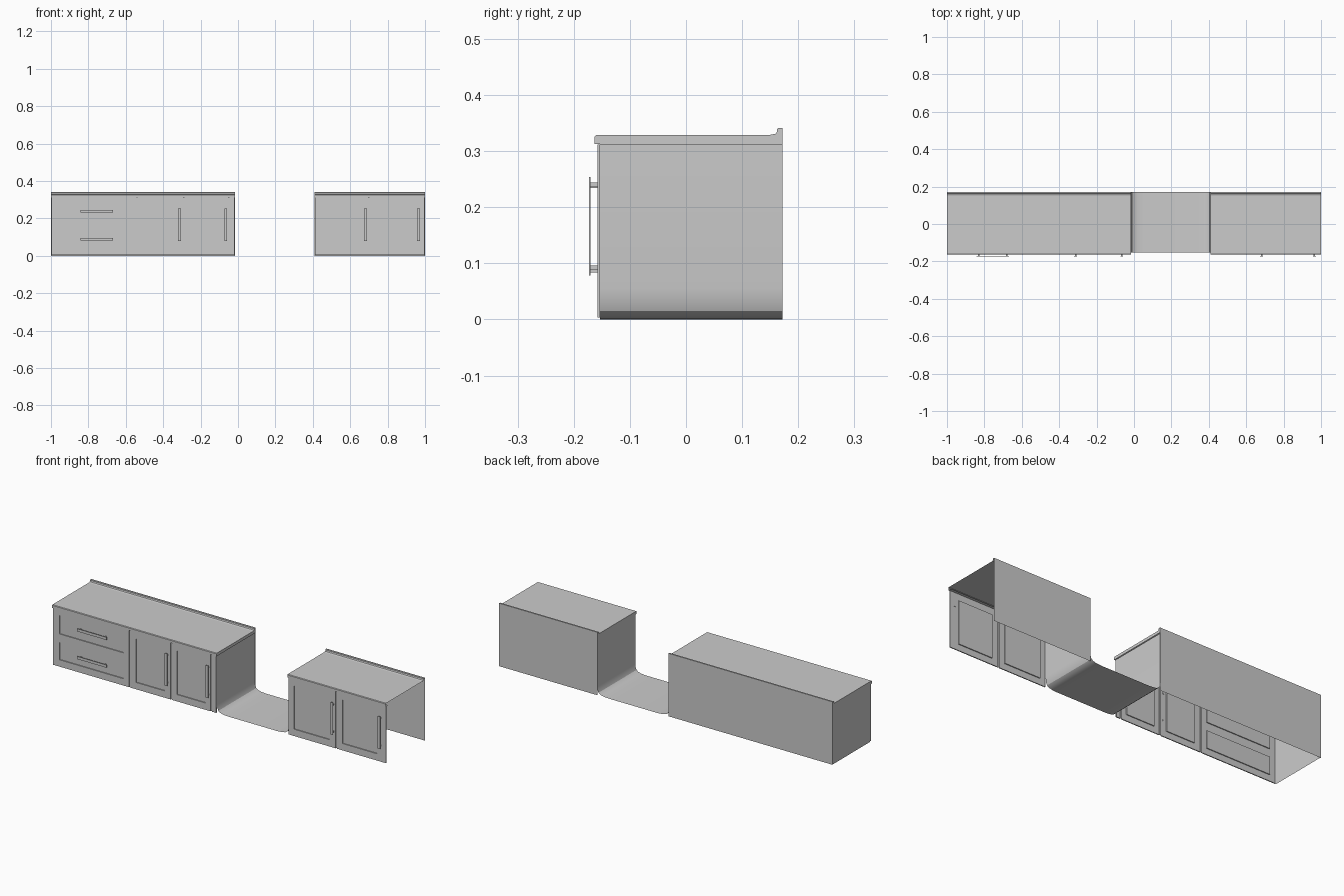
import bpy, bmesh
from mathutils import Vector

if "Cube" in bpy.data.objects:
    bpy.data.objects.remove(bpy.data.objects["Cube"])

FRONT, DEEP = -0.158, -0.153


def finish(name, bm, smooth=False):
    bmesh.ops.remove_doubles(bm, verts=bm.verts, dist=1e-5)
    bmesh.ops.recalc_face_normals(bm, faces=bm.faces)
    me = bpy.data.meshes.new(name)
    bm.to_mesh(me)
    bm.free()
    ob = bpy.data.objects.new(name, me)
    bpy.context.collection.objects.link(ob)
    if smooth:
        bpy.context.view_layer.objects.active = ob
        ob.select_set(True)
        bpy.ops.object.shade_smooth_by_angle()
        ob.select_set(False)
    return ob


def face(bm, pts):
    return bm.faces.new([bm.verts.new(p) for p in pts])


def sweep(bm, path, step):
    """Open sheet made by sliding a path along a straight step."""
    step = Vector(step)
    for a, b in zip(path, path[1:]):
        a, b = Vector(a), Vector(b)
        face(bm, [a, b, b + step, a + step])


def worktop(name, x0, x1, caps):
    # counter lip, top, backsplash and back panel in one profile
    prof = [(-0.143, 0.313), (-0.163, 0.313), (-0.163, 0.326), (-0.160, 0.329),
            (0.150, 0.329), (0.160, 0.331), (0.162, 0.334), (0.162, 0.339),
            (0.164, 0.341), (0.172, 0.341), (0.172, 0.0)]
    bm = bmesh.new()
    sweep(bm, [(x0, y, z) for y, z in prof], (x1 - x0, 0, 0))
    for x in caps:
        face(bm, [(x, y, z) for y, z in prof[:-1] + [(0.172, 0.313)]])
    return finish(name, bm)


def relief(name, x0, x1, z0, z1, recesses):
    """Front sheet with rectangular recesses (xa, xb, za, zb) stepped back."""
    xs = sorted({x0, x1, *[v for r in recesses for v in r[:2]]})
    zs = sorted({z0, z1, *[v for r in recesses for v in r[2:]]})

    def depth(i, j):
        if not (0 <= i < len(xs) - 1 and 0 <= j < len(zs) - 1):
            return DEEP
        cx, cz = (xs[i] + xs[i + 1]) / 2, (zs[j] + zs[j + 1]) / 2
        hit = any(a < cx < b and c < cz < d for a, b, c, d in recesses)
        return DEEP if hit else FRONT

    bm = bmesh.new()
    for i in range(len(xs)):
        for j in range(len(zs)):
            d = depth(i, j)
            if i < len(xs) - 1 and j < len(zs) - 1:
                a, b, c, e = xs[i], xs[i + 1], zs[j], zs[j + 1]
                face(bm, [(a, d, c), (b, d, c), (b, d, e), (a, d, e)])
            if j < len(zs) - 1 and depth(i - 1, j) != d:
                sweep(bm, [(xs[i], DEEP, zs[j]), (xs[i], DEEP, zs[j + 1])],
                      (0, FRONT - DEEP, 0))
            if i < len(xs) - 1 and depth(i, j - 1) != d:
                sweep(bm, [(xs[i], DEEP, zs[j]), (xs[i + 1], DEEP, zs[j])],
                      (0, FRONT - DEEP, 0))
    return finish(name, bm)


def box(bm, lo, hi):
    lo, hi = Vector(lo), Vector(hi)
    r = bmesh.ops.create_cube(bm, size=1)
    for v in r["verts"]:
        v.co = (lo + hi) / 2 + Vector(p * q for p, q in zip(v.co, hi - lo))


def handle(name, cx, cz, vertical):
    # flat bar on two posts
    bm = bmesh.new()
    L, W, P = 0.088, 0.0075, 0.074
    dx, dz = (W, L) if vertical else (L, W)
    box(bm, (cx - dx, -0.173, cz - dz), (cx + dx, -0.170, cz + dz))
    for s in (-P, P):
        px, pz = (cx, cz + s) if vertical else (cx + s, cz)
        box(bm, (px - .004, -0.170, pz - .004), (px + .004, FRONT + .001, pz + .004))
    return finish(name, bm)


# Worktops with back panels (right-hand end stays open)
worktop("left_worktop", -1.0, -0.015, (-1.0, -0.015))
worktop("right_worktop", 0.41, 1.0, (0.41,))

# Inner sides flowing into the thin floor between the cabinets
flare = [(0, 0.313), (0, 0.055), (0.003, 0.03), (0.009, 0.015),
         (0.02, 0.007), (0.04, 0.002), (0.07, 0.0)]
sheet = ([(-0.02 + x, DEEP, z) for x, z in flare]
         + [(0.413 - x, DEEP, z) for x, z in reversed(flare)])
bm = bmesh.new()
sweep(bm, sheet, (0, 0.172 - DEEP, 0))
finish("inner_sides_and_floor", bm, smooth=True)

# Closed left end
bm = bmesh.new()
sweep(bm, [(-0.997, DEEP, 0), (-0.997, DEEP, 0.313)], (0, 0.172 - DEEP, 0))
finish("left_end_panel", bm)

# Fronts: gaps between doors plus door and drawer insets
Z0, Z1 = 0.003, 0.312
DOOR = (0.04, 0.275)


def gap(x):
    return (x - 0.004, x + 0.004, Z0, Z1)


relief("left_front", -0.997, -0.02, Z0, Z1, [
    gap(-0.54), gap(-0.29), gap(-0.05),
    (-0.96, -0.575, 0.18, 0.28), (-0.96, -0.575, 0.04, 0.135),
    (-0.50, -0.33, *DOOR), (-0.255, -0.085, *DOOR)])
relief("right_front", 0.413, 0.997, Z0, Z1, [
    gap(0.70), (0.445, 0.66, *DOOR), (0.737, 0.943, *DOOR)])

# Handles
for i, x in enumerate((-0.312, -0.066, 0.682, 0.965)):
    handle(f"door_handle_{i + 1}", x, 0.166, True)
for i, z in enumerate((0.238, 0.088)):
    handle(f"drawer_handle_{i + 1}", -0.755, z, False)
